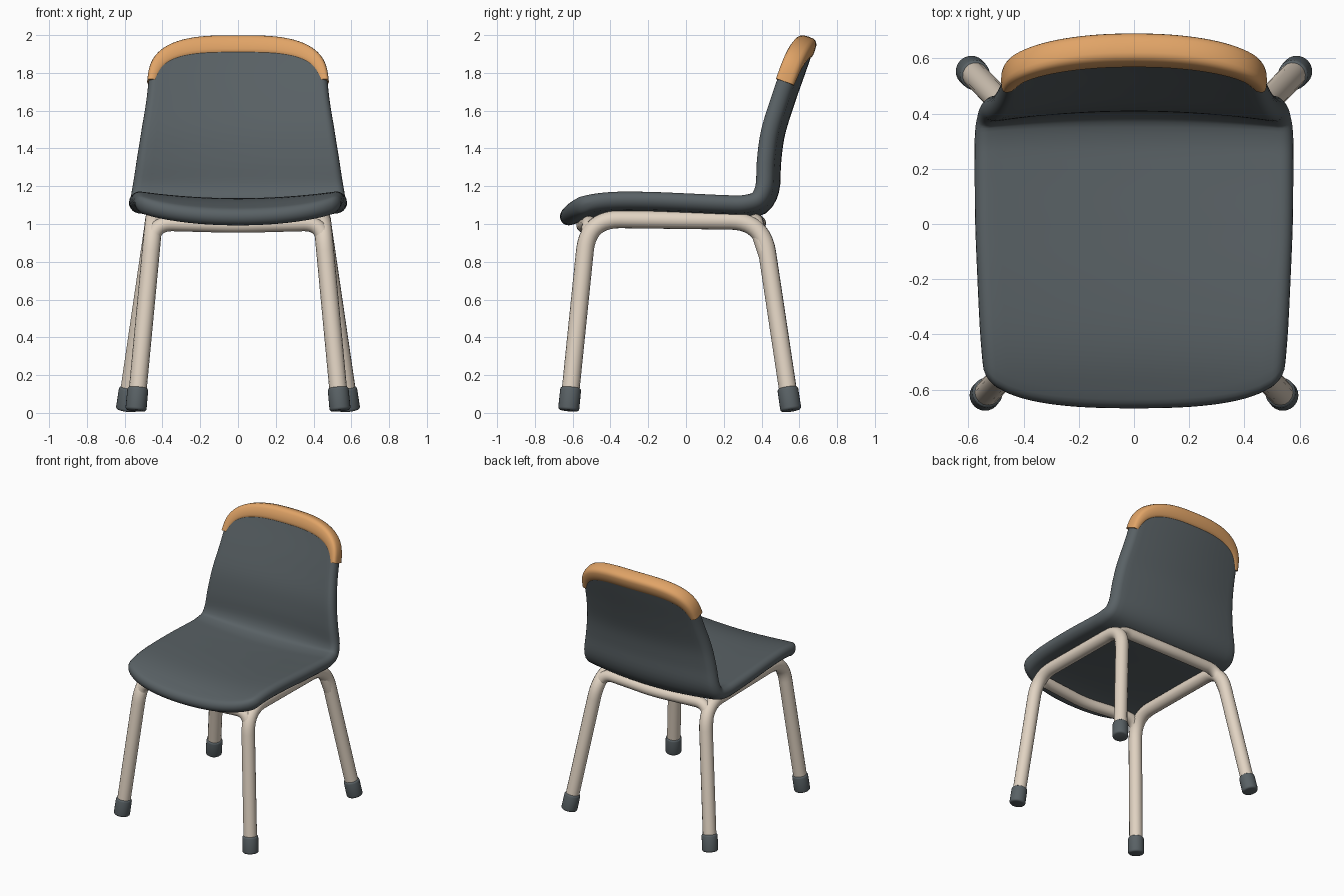
import bpy, bmesh, math
from mathutils import Vector

if "Cube" in bpy.data.objects:
    bpy.data.objects.remove(bpy.data.objects["Cube"], do_unlink=True)


def material(name, rgb):
    mat = bpy.data.materials.new(name)
    mat.use_nodes = True
    mat.diffuse_color = (*rgb, 1)
    mat.node_tree.nodes["Principled BSDF"].inputs["Base Color"].default_value = (*rgb, 1)
    return mat


SLATE = material("slate grey", (0.10, 0.12, 0.13))
ORANGE = material("orange", (0.75, 0.37, 0.135))
BEIGE = material("warm beige", (0.75, 0.65, 0.54))


def finish(name, bm, mat, angle=180):
    bmesh.ops.remove_doubles(bm, verts=bm.verts, dist=1e-5)
    bmesh.ops.recalc_face_normals(bm, faces=bm.faces)
    mesh = bpy.data.meshes.new(name)
    bm.to_mesh(mesh)
    bm.free()
    mesh.materials.append(mat)
    obj = bpy.data.objects.new(name, mesh)
    bpy.context.collection.objects.link(obj)
    bpy.ops.object.select_all(action='DESELECT')
    obj.select_set(True)
    bpy.context.view_layer.objects.active = obj
    bpy.ops.object.shade_smooth_by_angle(angle=math.radians(angle))
    return obj


def skin(bm, rows, closed=False):
    """Join equal rows of points with quads."""
    grid = [[bm.verts.new(p) for p in row] for row in rows]
    n = len(rows[0])
    for a, b in zip(grid, grid[1:]):
        for i in range(n if closed else n - 1):
            j = (i + 1) % n
            bm.faces.new((a[i], a[j], b[j], b[i]))
    return grid


# Centre line of the shell from seat front to back top: half width, y, z
KEYS = [Vector(k) for k in (
    (.535, -.665, 1.025), (.54, -.6, 1.046), (.548, -.5, 1.074), (.558, -.38, 1.088),
    (.567, -.2, 1.088), (.575, 0, 1.08), (.577, .2, 1.071), (.577, .31, 1.071),
    (.57, .402, 1.1), (.559, .448, 1.185), (.537, .457, 1.33), (.512, .478, 1.48),
    (.484, .53, 1.65), (.464, .6, 1.85), (.452, .65, 2.0))]


def smooth_line(keys, steps=10):
    pts = [keys[0] * 2 - keys[1], *keys, keys[-1] * 2 - keys[-2]]
    out = []
    for a, b, c, d in zip(pts, pts[1:], pts[2:], pts[3:]):
        for k in range(steps):
            t = k / steps
            out.append(b + (c - a) * t / 2 + (a * 2 - b * 5 + c * 4 - d) * t * t / 2
                       + (b * 3 - a - c * 3 + d) * t ** 3 / 2)
    return out + [keys[-1]]


LINE = smooth_line(KEYS)
DIST = [0.0]
for a, b in zip(LINE, LINE[1:]):
    DIST.append(DIST[-1] + (b - a).yz.length)
END = DIST[-1] - 0.015


def line_at(s):
    i = 0
    while i < len(DIST) - 2 and DIST[i + 1] < s:
        i += 1
    return LINE[i].lerp(LINE[i + 1], max(0, s - DIST[i]) / (DIST[i + 1] - DIST[i]))


def surface(x, s, height):
    """Point on the dished shell: x across, s along, height off its middle."""
    p = line_at(s)
    t = line_at(s + .03) - line_at(s - .03)
    n = Vector((0, -t.z, t.y)).normalized()
    u = min(1.05, abs(x) / p.x)
    return Vector((x, p.y, p.z)) + n * (0.042 * u * u + height)


def corner(u, r, n):
    return r * (1 - max(0, 1 - abs(u) ** n) ** (1 / n))


def top_end(u):
    return END - corner(u, .25, 2.8)


# Seat and back shell, with a rounded rim
HALF = 0.047


def spaced(length, count):
    """Positions along a length, packed at both ends for the rim."""
    rim = [HALF * (1 - math.cos(k * math.pi / 10)) for k in range(5)]
    mid = [HALF + (length - 2 * HALF) * k / count for k in range(count + 1)]
    return rim + mid + [length - d for d in reversed(rim)]


def taper(d):
    return math.sqrt(max(0, 1 - max(0, 1 - d / HALF) ** 2))


across, along = spaced(1.1, 24), spaced(END, 56)
bm = bmesh.new()
for side in (1, -1):
    rows = []
    for d in along:
        row = []
        for a in across:
            u = a / 0.55 - 1
            s0, s1 = corner(u, .18, 2.4), top_end(u)
            s = s0 + (s1 - s0) * d / END
            h = HALF * taper(min(a, 1.1 - a)) * taper(min(d, END - d))
            row.append(surface(u * line_at(s).x, s, side * h))
        rows.append(row)
    skin(bm, rows)
finish("seat_shell", bm, SLATE)

# Padded band wrapped over the top edge of the back
bm = bmesh.new()
rows, steps, lip = [], 48, 0.007


def edge(q):
    c = math.cos(q)
    u = math.copysign(abs(c) ** (2 / 2.8), c)
    s = END - .26 + .26 * max(0, math.sin(q)) ** (2 / 2.8)
    return Vector((u * line_at(s).x, s))


for i in range(steps + 1):
    ang = math.pi * i / steps
    p = edge(ang)
    tan = edge(min(math.pi, ang + .04)) - edge(max(0, ang - .04))
    inward = Vector((-tan.y, tan.x)).normalized()
    bulge = max(0, math.sin(ang)) ** .6
    width = 0.045 + 0.065 * bulge
    thick = 0.050 + 0.007 * bulge
    loop = []
    for k in range(20):
        q = 2 * math.pi * k / 20
        c, v = (math.copysign(abs(w) ** .65, w) for w in (math.cos(q), math.sin(q)))
        off = p + inward * (-lip + (width + lip) * (1 + c) / 2)
        loop.append(surface(off.x, off.y, thick * v))
    rows.append(loop)
grid = skin(bm, rows, closed=True)
for cap in (grid[0], grid[-1]):
    bm.faces.new(cap)
finish("back_top_band", bm, ORANGE, 50)


# Tube frame: one bent tube for each side of the square
def rounded_path(points, radius):
    pts = [Vector(p) for p in points]
    out = [pts[0]]
    for a, b, c in zip(pts, pts[1:], pts[2:]):
        p, q = b + (a - b).normalized() * radius, b + (c - b).normalized() * radius
        for k in range(11):
            t = k / 10
            out.append(p * (1 - t) ** 2 + b * 2 * t * (1 - t) + q * t * t)
    return out + [pts[-1]]


def tube(name, path, radius, sides=16):
    bm = bmesh.new()
    rows, ref = [], None
    for i, p in enumerate(path):
        t = (path[min(i + 1, len(path) - 1)] - path[max(i - 1, 0)]).normalized()
        ref = t.orthogonal() if ref is None else ref - t * ref.dot(t)
        ref.normalize()
        other = t.cross(ref)
        rows.append([p + (ref * math.cos(q) + other * math.sin(q)) * radius
                     for q in (2 * math.pi * k / sides for k in range(sides))])
    grid = skin(bm, rows, closed=True)
    for cap in (grid[0], grid[-1]):
        bm.faces.new(cap)
    finish(name, bm, BEIGE, 50)


FRONT_FOOT, FRONT_TOP = Vector((.541, -.622, .012)), Vector((.445, -.518, 1.027))
REAR_FOOT, REAR_TOP = Vector((.592, .556, .012)), Vector((.445, .405, 1.015))


def flip(p):
    return Vector((-p.x, p.y, p.z))


for side, mirror in (("left", Vector), ("right", flip)):
    path = [FRONT_FOOT.lerp(FRONT_TOP, .06), FRONT_TOP, REAR_TOP, REAR_FOOT.lerp(REAR_TOP, .06)]
    tube(side + "_legs_and_rail", rounded_path([mirror(p) for p in path], .17), .047)

for name, foot, top, bend, middle in (
        ("front", FRONT_FOOT, FRONT_TOP, Vector((.445, -.505, 1.005)), Vector((0, -.545, .993))),
        ("rear", REAR_FOOT, REAR_TOP, Vector((.445, .365, 1.015)), Vector((0, .385, 1.003)))):
    low = foot.lerp(top, .78)
    tube(name + "_cross_rail", rounded_path([low, bend, middle, flip(bend), flip(low)], .1), .041)

# Rubber feet
for name, foot, top in (("front", FRONT_FOOT, FRONT_TOP), ("rear", REAR_FOOT, REAR_TOP)):
    for side, mirror in (("left", Vector), ("right", flip)):
        bm = bmesh.new()
        bmesh.ops.create_cone(bm, cap_ends=True, segments=24, radius1=.056, radius2=.055, depth=.125)
        rims = [e for e in bm.edges if abs(e.verts[0].co.z - e.verts[1].co.z) < .01]
        bmesh.ops.bevel(bm, geom=rims, offset=.014, segments=3, affect='EDGES', profile=.5)
        axis = (mirror(top) - mirror(foot)).normalized()
        obj = finish(f"{name}_{side}_foot", bm, SLATE, 40)
        obj.rotation_mode = 'QUATERNION'
        obj.rotation_quaternion = Vector((0, 0, 1)).rotation_difference(axis)
        obj.location = mirror(foot) + axis * .0625
